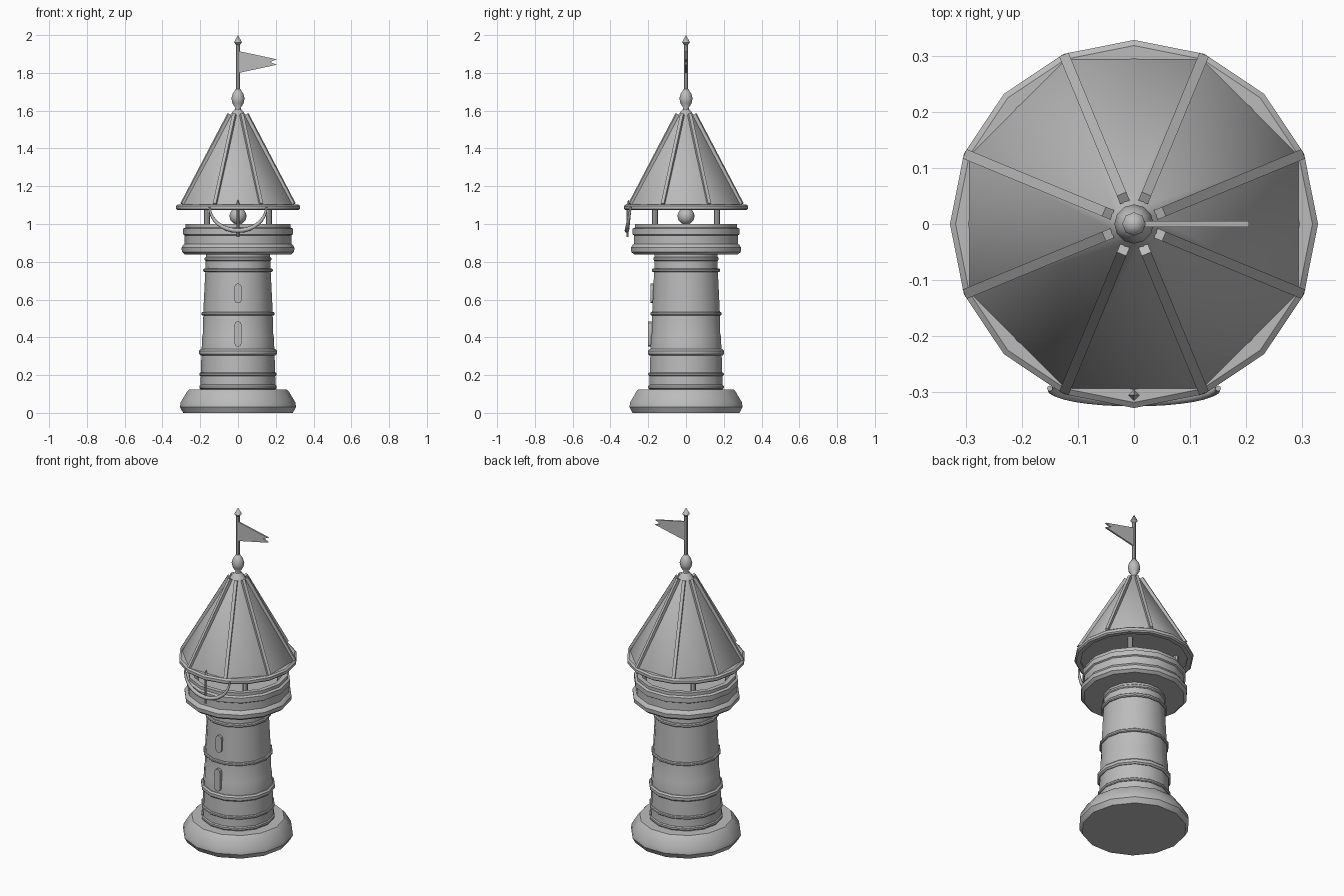
import bpy, bmesh, math
from mathutils import Vector

cube = bpy.data.objects.get("Cube")
if cube:
    bpy.data.objects.remove(cube, do_unlink=True)

stone = bpy.data.materials.new("grey_stone")
GREY = (0.5, 0.5, 0.5, 1)
stone.use_nodes = True
stone.diffuse_color = GREY
stone.node_tree.nodes["Principled BSDF"].inputs["Base Color"].default_value = GREY


def finish(name, bm, angle=35):
    """Turn a bmesh into a shaded object."""
    bmesh.ops.recalc_face_normals(bm, faces=bm.faces)
    mesh = bpy.data.meshes.new(name)
    bm.to_mesh(mesh)
    bm.free()
    mesh.materials.append(stone)
    obj = bpy.data.objects.new(name, mesh)
    bpy.context.collection.objects.link(obj)
    bpy.ops.object.select_all(action='DESELECT')
    obj.select_set(True)
    bpy.context.view_layer.objects.active = obj
    bpy.ops.object.shade_smooth_by_angle(angle=math.radians(angle))
    return obj


def lathe(name, profile, sides=14, turn=0, angle=35, closed=False, at=(0, 0)):
    """Spin a list of (radius, height) points around a vertical axis."""
    bm = bmesh.new()
    rings = []
    for r, z in profile:
        count = 1 if r == 0 else sides
        ring = []
        for i in range(count):
            a = turn + math.tau * i / sides
            ring.append(bm.verts.new((at[0] + r * math.cos(a), at[1] + r * math.sin(a), z)))
        rings.append(ring)
    pairs = list(zip(rings, rings[1:]))
    if closed:
        pairs.append((rings[-1], rings[0]))
    for low, high in pairs:
        for i in range(sides):
            j = (i + 1) % sides
            if len(low) == 1:
                bm.faces.new((low[0], high[j], high[i]))
            elif len(high) == 1:
                bm.faces.new((low[i], low[j], high[0]))
            else:
                bm.faces.new((low[i], low[j], high[j], high[i]))
    return finish(name, bm, angle)


def band(name, z, radius, height):
    """Bevelled stone band around the tower."""
    h, b = height / 2, height / 4
    inner = radius - 0.03
    lathe(name, [(inner, z - h), (radius - b, z - h), (radius, z - h + b),
                 (radius, z + h - b), (radius - b, z + h), (inner, z + h)], closed=True)


def beam(name, start, end, width, depth):
    """Square bar between two points."""
    start, end = Vector(start), Vector(end)
    axis = end - start
    bm = bmesh.new()
    bmesh.ops.create_cube(bm, size=1)
    bmesh.ops.scale(bm, vec=(width, depth, axis.length), verts=bm.verts)
    bm.transform(axis.to_track_quat('Z', 'Y').to_matrix().to_4x4())
    bmesh.ops.translate(bm, vec=(start + end) / 2, verts=bm.verts)
    return finish(name, bm)


def plate(name, outline, y, thickness):
    """Extrude an (x, z) outline along y."""
    bm = bmesh.new()
    face = bm.faces.new([bm.verts.new((x, y, z)) for x, z in outline])
    moved = bmesh.ops.extrude_face_region(bm, geom=[face])["geom"]
    verts = [g for g in moved if isinstance(g, bmesh.types.BMVert)]
    bmesh.ops.translate(bm, vec=(0, thickness, 0), verts=verts)
    return finish(name, bm)


# Foot and shaft
lathe("base", [(0, 0), (0.29, 0), (0.307, 0.03), (0.304, 0.055), (0.268, 0.115),
               (0.258, 0.125), (0, 0.125)])
lathe("tower_shaft", [(0, 0.1), (0.2, 0.1), (0.193, 0.33), (0.189, 0.41), (0.186, 0.42),
                      (0.183, 0.55), (0.172, 0.77), (0.17, 0.85), (0, 0.85)])
for i, (z, radius, height) in enumerate([(0.138, 0.205, 0.022), (0.205, 0.205, 0.018),
                                         (0.32, 0.206, 0.034), (0.525, 0.194, 0.018),
                                         (0.755, 0.184, 0.02), (0.815, 0.177, 0.02)]):
    band(f"tower_band_{i + 1}", z, radius, height)

# Slit windows with rounded ends
for name, low, high, y in [("upper_slit", 0.58, 0.685, -0.188),
                           ("lower_slit", 0.35, 0.485, -0.2)]:
    r = 0.019
    outline = []
    for i in range(12):
        a = math.pi * (i % 6) / 5
        sign = 1 if i < 6 else -1
        centre = high - r if sign > 0 else low + r
        outline.append((sign * r * math.cos(a), centre + sign * r * math.sin(a)))
    plate(name, outline, y, 0.04)

# Lookout gallery with a hollow parapet
lathe("gallery", [(0, 0.838), (0.28, 0.838), (0.297, 0.852), (0.299, 0.875), (0.288, 0.892),
                  (0.282, 0.895), (0.282, 0.94), (0.29, 0.945), (0.29, 0.975), (0.277, 0.982),
                  (0.277, 1.0), (0.25, 1.0), (0.25, 0.92), (0, 0.92)])
for i in range(4):
    a = math.pi / 4 + i * math.pi / 2
    spot = (0.232 * math.cos(a), 0.232 * math.sin(a))
    lathe(f"roof_post_{i + 1}", [(0, 0.91), (0.015, 0.91), (0.015, 1.1), (0, 1.1)],
          sides=8, at=spot)

# Round lamp
lamp = bmesh.new()
bmesh.ops.create_uvsphere(lamp, u_segments=16, v_segments=10, radius=0.045)
bmesh.ops.translate(lamp, vec=(0, 0, 1.042), verts=lamp.verts)
finish("lamp", lamp)

# Roof, eave ring and ribs
EIGHTH = math.pi / 8
lathe("roof", [(0, 1.085), (0.32, 1.085), (0.32, 1.1), (0.035, 1.59), (0.015, 1.61), (0, 1.61)],
      sides=8, turn=EIGHTH, angle=42)
lathe("eave_ring", [(0.295, 1.073), (0.32, 1.073), (0.328, 1.08), (0.328, 1.096),
                    (0.318, 1.104), (0.295, 1.104)], sides=16, closed=True)
for i in range(8):
    a = EIGHTH + i * math.pi / 4
    c, s = math.cos(a), math.sin(a)
    rib = beam(f"roof_rib_{i + 1}", (0, 0, 0), (0, 0, 0.56), 0.018, 0.018)
    low, high = Vector((0.319 * c, 0.319 * s, 1.105)), Vector((0.05 * c, 0.05 * s, 1.58))
    axis = (high - low).normalized()
    side = Vector((-s, c, 0))
    out = side.cross(axis)
    for v in rib.data.vertices:
        x, y, z = v.co
        v.co = low + axis * (z / 0.56 * (high - low).length) + side * x + out * y

# Finial, mast and pennant
lathe("finial", [(0, 1.595), (0.02, 1.6), (0.014, 1.615), (0.03, 1.64), (0.035, 1.665),
                 (0.028, 1.69), (0.012, 1.715), (0, 1.715)], sides=12, angle=60)
lathe("mast", [(0, 1.7), (0.01, 1.7), (0.01, 1.96), (0, 1.96)], sides=8)
lathe("mast_tip", [(0, 1.945), (0.01, 1.948), (0.021, 1.962), (0, 2.0)], sides=8, angle=50)
plate("pennant", [(0.005, 1.915), (0.205, 1.872), (0.17, 1.858), (0.205, 1.843), (0.005, 1.8)],
      -0.005, 0.01)

# Bow: a bent tube across the eave
bow = bmesh.new()
STEPS, TUBE = 16, 8
loops = []
for i in range(STEPS + 1):
    a = math.pi * i / STEPS
    cx, cz = -0.15 * math.cos(a), 1.09 - 0.125 * math.sin(a)
    cy = -0.293 - 0.02 * math.sin(a)
    out = Vector((-math.cos(a), 0, -math.sin(a)))
    thick = 0.005 + 0.007 * math.sin(a)
    loops.append([bow.verts.new(Vector((cx, cy, cz)) + thick * (
        math.cos(b) * out + math.sin(b) * Vector((0, 1, 0))))
        for b in (math.tau * k / TUBE for k in range(TUBE))])
for first, second in zip(loops, loops[1:]):
    for k in range(TUBE):
        m = (k + 1) % TUBE
        bow.faces.new((first[k], first[m], second[m], second[k]))
bow.faces.new(loops[0])
bow.faces.new(loops[-1])
finish("bow", bow, 50)

# Arrow laid on the bow
lathe("arrow_shaft", [(0, 0.93), (0.007, 0.93), (0.007, 1.1), (0, 1.1)], sides=6, at=(0, -0.31))
lathe("arrow_head", [(0, 1.085), (0.014, 1.092), (0, 1.13)], sides=4, at=(0, -0.305))
